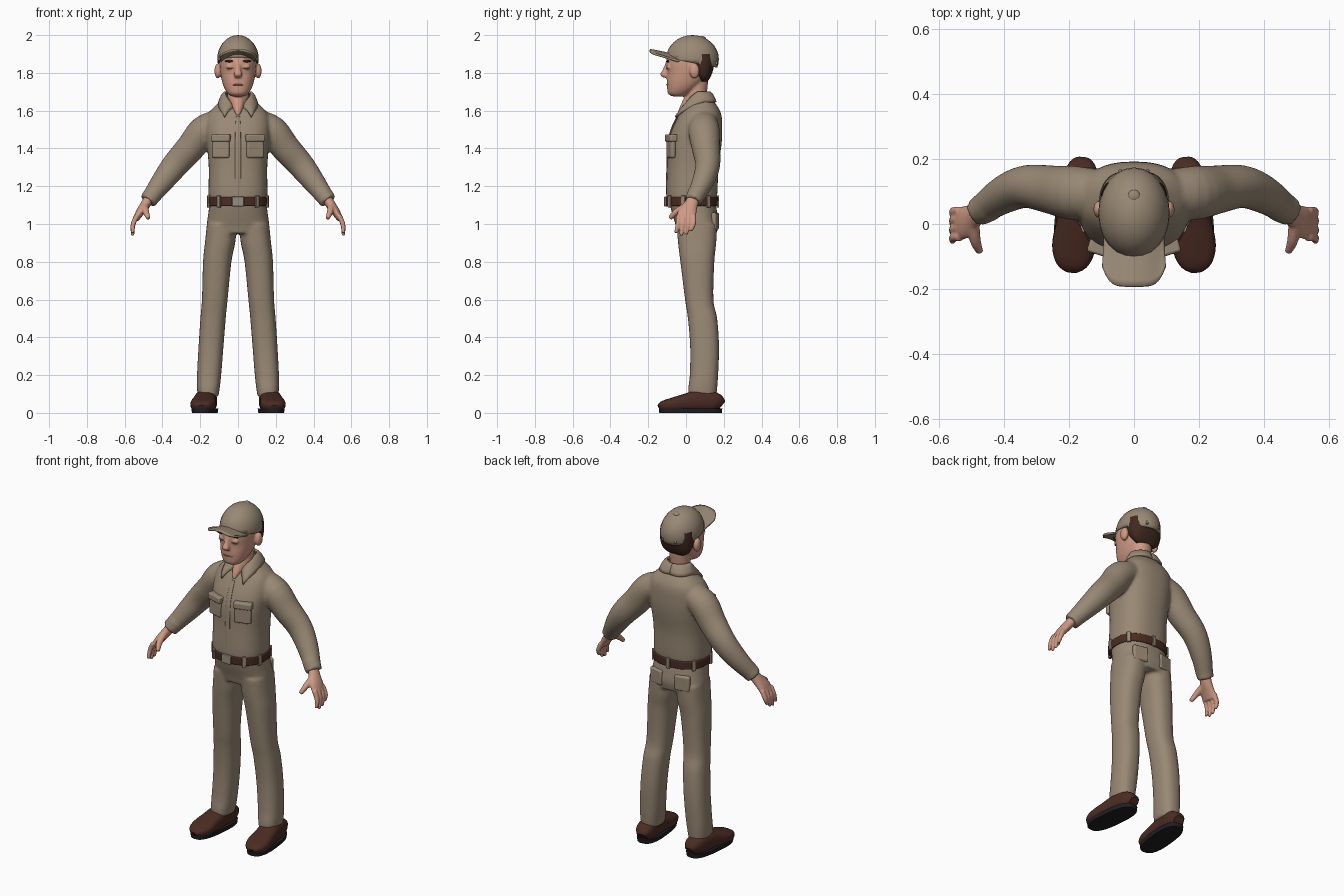
import bpy, bmesh, math
from mathutils import Vector, Matrix

cube = bpy.data.objects.get("Cube")
if cube:
    bpy.data.objects.remove(cube)

X, Y, Z = Vector((1, 0, 0)), Vector((0, 1, 0)), Vector((0, 0, 1))


def material(name, *rgb):
    m = bpy.data.materials.new(name)
    m.use_nodes = True
    m.diffuse_color = (*rgb, 1)
    shader = next(n for n in m.node_tree.nodes if n.type == 'BSDF_PRINCIPLED')
    shader.inputs["Base Color"].default_value = (*rgb, 1)
    return m


khaki = material("khaki cloth", .32, .25, .177)
skin = material("skin", .62, .32, .23)
lip = material("lip", .38, .16, .12)
hair = material("dark hair", .05, .022, .014)
leather = material("brown leather", .07, .025, .016)
rubber = material("black rubber", .014, .014, .016)
metal = material("buckle metal", .3, .27, .22)


def spline(rows, steps=4):
    """Catmull-Rom interpolation of rows of numbers."""
    rows = [Vector(r) for r in rows]
    out = []
    for i in range(len(rows) - 1):
        p, q = rows[i], rows[i + 1]
        before = rows[max(i - 1, 0)]
        after = rows[min(i + 2, len(rows) - 1)]
        for k in range(steps):
            t = k / steps
            m, n = (q - before) / 2, (after - p) / 2
            out.append(p + m * t + (3 * (q - p) - 2 * m - n) * t ** 2
                       + (2 * (p - q) + m + n) * t ** 3)
    return out + [rows[-1]]


def tube(bm, rows, side=1, ref=Y, axis=None, power=2, seg=28):
    """Closed loft; each row is x, y, z, radius along ref, radius across."""
    pts = spline(rows)
    rings = []
    for i, p in enumerate(pts):
        d = axis or (Vector(pts[min(i + 1, len(pts) - 1)][:3])
                     - Vector(pts[max(i - 1, 0)][:3])).normalized()
        u = (ref - d * d.dot(ref)).normalized()
        v = d.cross(u)
        ring = []
        for k in range(seg):
            a = math.tau * k / seg
            c, s = (math.copysign(abs(f) ** (2 / power), f) for f in (math.cos(a), math.sin(a)))
            co = Vector(p[:3]) + u * c * p[3] + v * s * p[4]
            co.x *= side
            ring.append(bm.verts.new(co))
        rings.append(ring)
    for r, q in zip(rings, rings[1:]):
        for k in range(seg):
            j = (k + 1) % seg
            bm.faces.new((r[k], r[j], q[j], q[k]))
    bm.faces.new(rings[0])
    bm.faces.new(rings[-1])


def body(bm, rows, side=1, power=2.4):
    """Upright loft; each row is z, front y, back y, half width, centre x."""
    tube(bm, [(x, (f + b) / 2, z, (b - f) / 2, w) for z, f, b, w, x in rows],
         side, axis=Z, power=power, seg=40)


def blob(bm, centre, size):
    bmesh.ops.create_uvsphere(bm, u_segments=24, v_segments=16, radius=1,
                              matrix=Matrix.Translation(centre) @ Matrix.Diagonal((*size, 1)))


def box(bm, centre, size, turn=0):
    bmesh.ops.create_cube(bm, size=1, matrix=Matrix.Translation(centre)
                          @ Matrix.Rotation(turn, 4, 'Z') @ Matrix.Diagonal((*size, 1)))


def grid(bm, f, nu, nv):
    v = [[bm.verts.new(f(i / nu, j / nv)) for j in range(nv + 1)] for i in range(nu + 1)]
    for i in range(nu):
        for j in range(nv):
            bm.faces.new((v[i][j], v[i + 1][j], v[i + 1][j + 1], v[i][j + 1]))


def finish(name, bm, mat, voxel=0, bevel=0, thick=0):
    bmesh.ops.recalc_face_normals(bm, faces=bm.faces)
    me = bpy.data.meshes.new(name)
    bm.to_mesh(me)
    bm.free()
    me.materials.append(mat)
    me.polygons.foreach_set("use_smooth", [True] * len(me.polygons))
    me.set_sharp_from_angle(angle=math.radians(50))
    ob = bpy.data.objects.new(name, me)
    bpy.context.collection.objects.link(ob)
    if voxel:
        m = ob.modifiers.new("blend", 'REMESH')
        m.mode, m.voxel_size, m.use_smooth_shade = 'VOXEL', voxel, True
        m = ob.modifiers.new("soften", 'SMOOTH')
        m.factor, m.iterations = .5, 4
    if thick:
        m = ob.modifiers.new("thickness", 'SOLIDIFY')
        m.thickness, m.offset = thick, 0
    if bevel:
        m = ob.modifiers.new("round", 'BEVEL')
        m.width, m.segments = bevel, 3


SIDES = ((1, "left"), (-1, "right"))

# Shirt: torso and sleeves blended together
bm = bmesh.new()
body(bm, [(1.11, -.09, .15, .145, 0), (1.15, -.105, .165, .156, 0), (1.3, -.1, .172, .155, 0),
          (1.42, -.097, .188, .165, 0), (1.5, -.075, .192, .172, 0), (1.58, -.035, .187, .16, 0),
          (1.63, 0, .162, .115, 0), (1.67, .015, .13, .07, 0)])
for s, _ in SIDES:
    tube(bm, [(.09, .095, 1.54, .07, .07), (.18, .095, 1.495, .083, .08), (.25, .105, 1.405, .075, .077),
              (.33, .115, 1.315, .066, .071), (.4, .09, 1.225, .058, .06), (.474, .04, 1.125, .043, .044)], s)
    tube(bm, [(.445, .058, 1.165, .05, .05), (.478, .038, 1.12, .045, .046)], s)
finish("shirt", bm, khaki, voxel=.009)

# Shirt placket and chest pockets with flaps
bm = bmesh.new()
tube(bm, [(0, -.102, 1.16, .004, .015), (0, -.1, 1.3, .004, .015), (0, -.095, 1.43, .004, .015),
          (0, -.074, 1.51, .004, .014), (0, -.045, 1.57, .004, .01)])
finish("shirt_placket", bm, khaki)
for s, side in SIDES:
    bm = bmesh.new()
    box(bm, (s * .09, -.08, 1.4), (.094, .026, .1), s * .3)
    box(bm, (s * .09, -.078, 1.455), (.104, .044, .04), s * .3)
    finish(side + "_chest_pocket", bm, khaki, bevel=.009)

# Folded collar, open at the front
for s, side in SIDES:
    def collar(t, v):
        a = math.radians(20 + 160 * t)
        b = a + math.radians(25) * (1 - t)
        rise = min(1, t * 2.3) ** .7
        top = Vector((.067 * math.sin(a), .06 - .063 * math.cos(a), 1.612 + .085 * rise))
        low = Vector((.102 * math.sin(b), .06 - (.162 - .07 * t) * math.cos(b), 1.565 + .08 * rise))
        p = top.lerp(low, v)
        p.z += .012 * math.sin(math.pi * v)
        return (s * p.x, p.y, p.z)
    bm = bmesh.new()
    grid(bm, collar, 20, 5)
    finish(side + "_collar", bm, khaki, thick=.012)

# Trousers: hips and legs blended together
bm = bmesh.new()
body(bm, [(1.12, -.09, .155, .15, 0), (1.05, -.072, .167, .158, 0),
          (1, -.057, .172, .164, 0), (.95, -.045, .163, .15, 0)])
for s, _ in SIDES:
    body(bm, [(1, -.05, .165, .08, .085), (.9, -.042, .16, .08, .095), (.8, -.03, .15, .075, .11),
              (.6, -.005, .145, .068, .123), (.5, .01, .165, .067, .132), (.35, .022, .175, .066, .143),
              (.2, .02, .17, .064, .153), (.13, .012, .165, .06, .157), (.085, .012, .16, .054, .158)], s)
finish("trousers", bm, khaki, voxel=.009)
bm = bmesh.new()
for s, _ in SIDES:
    box(bm, (s * .085, .154, 1.015), (.09, .028, .09), -s * .2)
finish("back_pockets", bm, khaki, bevel=.01)

# Belt, loops and buckle
bm = bmesh.new()
body(bm, [(1.095, -.106, .168, .16, 0), (1.143, -.108, .169, .161, 0)])
finish("belt", bm, leather, bevel=.005)
bm = bmesh.new()
for angle in (35, 75, 125, 180, 235, 285, 325):
    a = math.radians(angle)
    c, s = (math.copysign(abs(f) ** .83, f) for f in (math.cos(a), math.sin(a)))
    box(bm, (.16 * s, .031 - .138 * c, 1.119), (.022, .014, .062), math.atan2(s, c))
finish("belt_loops", bm, khaki, bevel=.003)
bm = bmesh.new()
box(bm, (0, -.108, 1.119), (.062, .016, .052))
finish("buckle", bm, metal, bevel=.004)

# Hands: palm, four fingers and thumb
for s, side in SIDES:
    bm = bmesh.new()
    tube(bm, [(.465, .045, 1.145, .03, .026), (.492, .025, 1.1, .038, .026),
              (.52, .006, 1.06, .05, .022), (.54, 0, 1.025, .05, .016)], s)
    for i, drop in enumerate((.972, .952, .946, .96)):
        y = .041 - .027 * i
        tube(bm, [(.535, y, 1.045, .013, .014), (.555, y - .002, 1, .013, .013), (.558, y - .012, drop, .01, .01)], s)
        blob(bm, (s * .558, y - .012, drop), (.01, .01, .01))
    tube(bm, [(.495, .01, 1.1, .02, .02), (.488, -.05, 1.065, .017, .017), (.474, -.085, 1.03, .011, .012)], s, ref=X)
    finish(side + "_hand", bm, skin, voxel=.005)

# Shoes: upper and sole, toes turned slightly out
for s, side in SIDES:
    turn = Matrix.Rotation(s * .1, 3, 'Z')
    upper, sole = bmesh.new(), bmesh.new()
    tube(upper, [(.175, y, h / 2 + .008, w, h / 2) for y, w, h in
                 ((.188, .03, .06), (.155, .052, .1), (.07, .057, .112), (0, .062, .094),
                  (-.07, .067, .073), (-.12, .052, .056), (-.142, .024, .035))], s, ref=X, power=2.7)
    body(sole, [(0, -.142, .19, .064, .175), (.024, -.145, .193, .067, .175)], s, power=2.7)
    for part, name, mat in ((upper, "shoe", leather), (sole, "sole", rubber)):
        bmesh.ops.rotate(part, verts=part.verts, cent=(s * .175, .03, 0), matrix=turn)
        finish(side + "_" + name, part, mat)

# Head: skull, jaw, neck, nose, ears and eyelids
bm = bmesh.new()
body(bm, [(1.676, -.075, -.01, .035, 0), (1.69, -.095, .02, .054, 0), (1.72, -.1, .06, .073, 0),
          (1.76, -.102, .1, .086, 0), (1.8, -.1, .12, .093, 0), (1.86, -.105, .14, .098, 0),
          (1.92, -.09, .14, .09, 0)], power=2.3)
tube(bm, [(0, .06, 1.76, .058, .058), (0, .055, 1.68, .055, .056), (0, .045, 1.61, .062, .056)], axis=Z)
tube(bm, [(0, .03, 1.67, .04, .04), (0, -.005, 1.61, .032, .026), (0, -.028, 1.575, .02, .01)], axis=Z)
tube(bm, [(0, -.096, 1.86, .01, .013), (0, -.108, 1.82, .014, .014), (0, -.118, 1.792, .019, .022),
          (0, -.108, 1.775, .012, .015)], axis=Z)
for s, _ in SIDES:
    blob(bm, (s * .107, .045, 1.81), (.018, .027, .04))
    blob(bm, (s * .042, -.09, 1.832), (.022, .014, .014))
finish("head", bm, skin, voxel=.006)

# Eyebrows, eye lines and mouth
bm = bmesh.new()
for s, _ in SIDES:
    blob(bm, (s * .045, -.096, 1.862), (.026, .008, .006))
finish("eyebrows", bm, hair)
bm = bmesh.new()
for s, _ in SIDES:
    blob(bm, (s * .042, -.1, 1.824), (.018, .005, .0025))
blob(bm, (0, -.098, 1.737), (.032, .007, .004))
finish("mouth_and_eye_lines", bm, lip)

# Hair below the cap
bm = bmesh.new()
body(bm, [(1.755, .075, .115, .06, 0), (1.775, .06, .128, .084, 0), (1.81, .03, .142, .098, 0),
          (1.86, 0, .152, .102, 0), (1.9, -.01, .15, .1, 0)])
finish("hair", bm, hair)

# Cap: crown, brim, button and rear strap arch
bm = bmesh.new()
blob(bm, (0, .034, 1.872), (.107, .137, .125))
bmesh.ops.bisect_plane(bm, geom=bm.verts[:] + bm.edges[:] + bm.faces[:], plane_co=(0, .03, 1.855),
                       plane_no=(0, .2, 1), clear_inner=True)
finish("cap_crown", bm, khaki, thick=.006)
bm = bmesh.new()


def brim(a, v):
    u = 2 * a - 1
    return ((.09 + .008 * v) * u, -.035 - .157 * v * (1 - .4 * abs(u) ** 5), 1.89 + .032 * v - .032 * u * u)


grid(bm, brim, 24, 8)
finish("cap_brim", bm, khaki, thick=.011)
bm = bmesh.new()
blob(bm, (0, .085, 1.982), (.02, .02, .013))
finish("cap_button", bm, khaki)
bm = bmesh.new()
tube(bm, [(.042 * math.cos(a), .162 - .02 * math.sin(a), 1.845 + .055 * math.sin(a), .008, .006)
          for a in (math.pi * k / 8 for k in range(9))])
finish("cap_rear_arch", bm, khaki)
